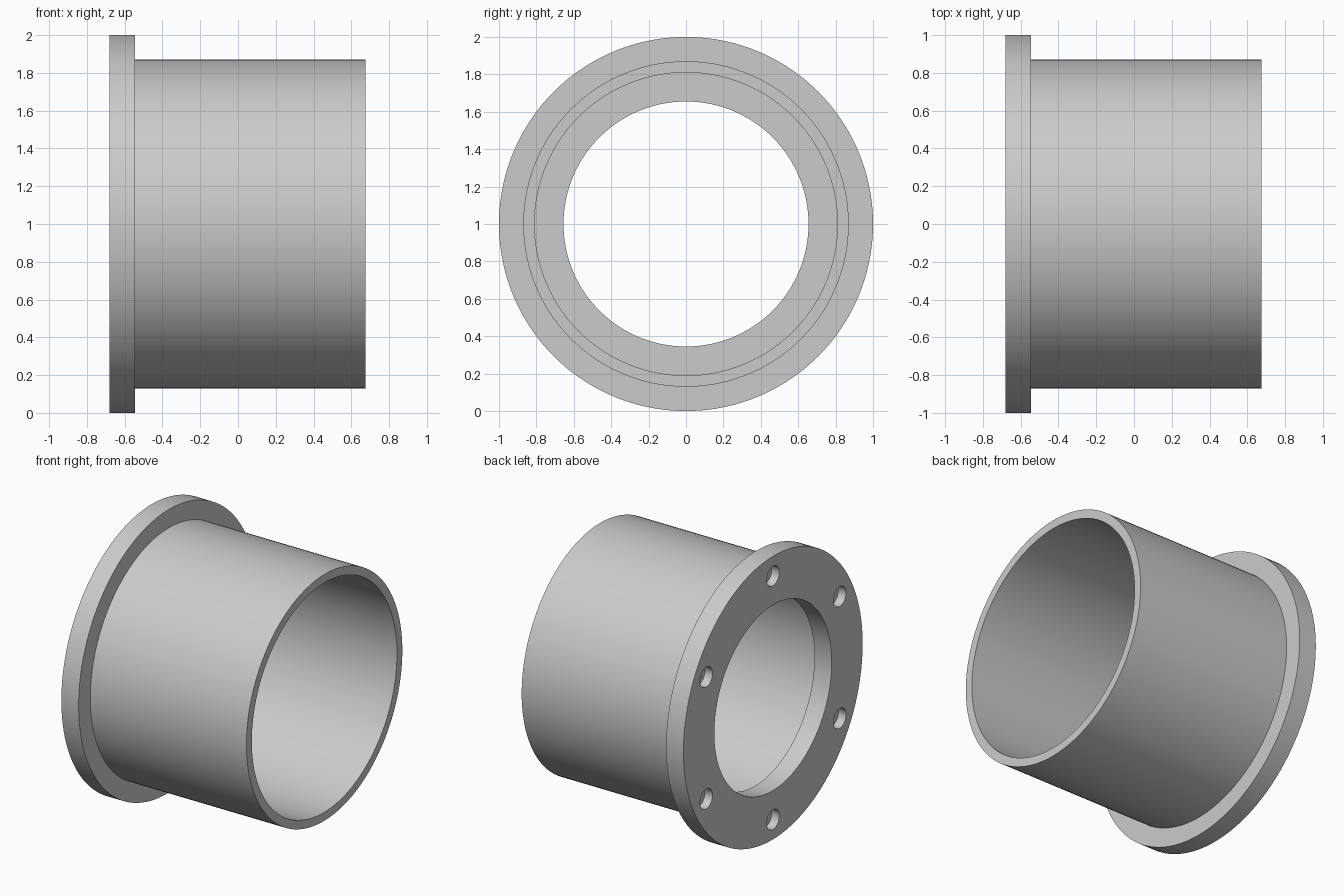
import bpy, bmesh, math
from mathutils import Matrix, Vector

cube = bpy.data.objects.get("Cube")
if cube:
    bpy.data.objects.remove(cube, do_unlink=True)

# Main sizes
LEFT, STEP, RIGHT = -0.68, -0.545, 0.675
FLANGE_R, TUBE_R, TUBE_BORE, FLANGE_BORE = 1.0, 0.87, 0.81, 0.655
HOLE_CIRCLE, HOLE_R, HOLE_DEPTH = 0.86, 0.07, 0.06
SEGMENTS = 144
AXIS = Vector((0, 0, 1))

grey = bpy.data.materials.new("light_grey")
grey.use_nodes = True
grey.diffuse_color = (0.6, 0.6, 0.6, 1)
grey.node_tree.nodes["Principled BSDF"].inputs["Base Color"].default_value = grey.diffuse_color


def add_object(name, bm):
    bmesh.ops.recalc_face_normals(bm, faces=bm.faces)
    mesh = bpy.data.meshes.new(name)
    bm.to_mesh(mesh)
    bm.free()
    mesh.materials.append(grey)
    obj = bpy.data.objects.new(name, mesh)
    bpy.context.collection.objects.link(obj)
    return obj


# Flanged tube: closed cross-section revolved about the x axis
profile = [(LEFT, FLANGE_BORE), (LEFT, FLANGE_R), (STEP, FLANGE_R), (STEP, TUBE_R),
           (RIGHT, TUBE_R), (RIGHT, TUBE_BORE), (STEP, TUBE_BORE), (STEP, FLANGE_BORE)]
bm = bmesh.new()
verts = [bm.verts.new((x, 0, 1 + r)) for x, r in profile]
edges = [bm.edges.new((v, verts[i - 1])) for i, v in enumerate(verts)]
bmesh.ops.spin(bm, geom=verts + edges, cent=AXIS, axis=(1, 0, 0),
               angle=math.tau, steps=SEGMENTS, use_merge=True)
bmesh.ops.remove_doubles(bm, verts=bm.verts, dist=0.0001)
body = add_object("flanged_tube", bm)

# Six blind bolt holes in the flange face
bm = bmesh.new()
for i in range(6):
    a = i * math.tau / 6
    centre = Vector((LEFT, HOLE_CIRCLE * math.sin(a), 1 + HOLE_CIRCLE * math.cos(a)))
    bmesh.ops.create_cone(bm, cap_ends=True, segments=32, radius1=HOLE_R, radius2=HOLE_R,
                          depth=2 * HOLE_DEPTH,
                          matrix=Matrix.Translation(centre) @ Matrix.Rotation(math.pi / 2, 4, 'Y'))
cutter = add_object("bolt_hole_cutter", bm)
cutter.hide_render = True

cut = body.modifiers.new("bolt_holes", 'BOOLEAN')
cut.operation = 'DIFFERENCE'
cut.solver = 'EXACT'
cut.object = cutter
bpy.ops.object.select_all(action='DESELECT')
bpy.context.view_layer.objects.active = body
body.select_set(True)
bpy.ops.object.modifier_apply(modifier=cut.name)
bpy.data.objects.remove(cutter, do_unlink=True)

# Smooth round walls with crisp rims
bpy.ops.object.shade_smooth_by_angle(angle=math.radians(30))
